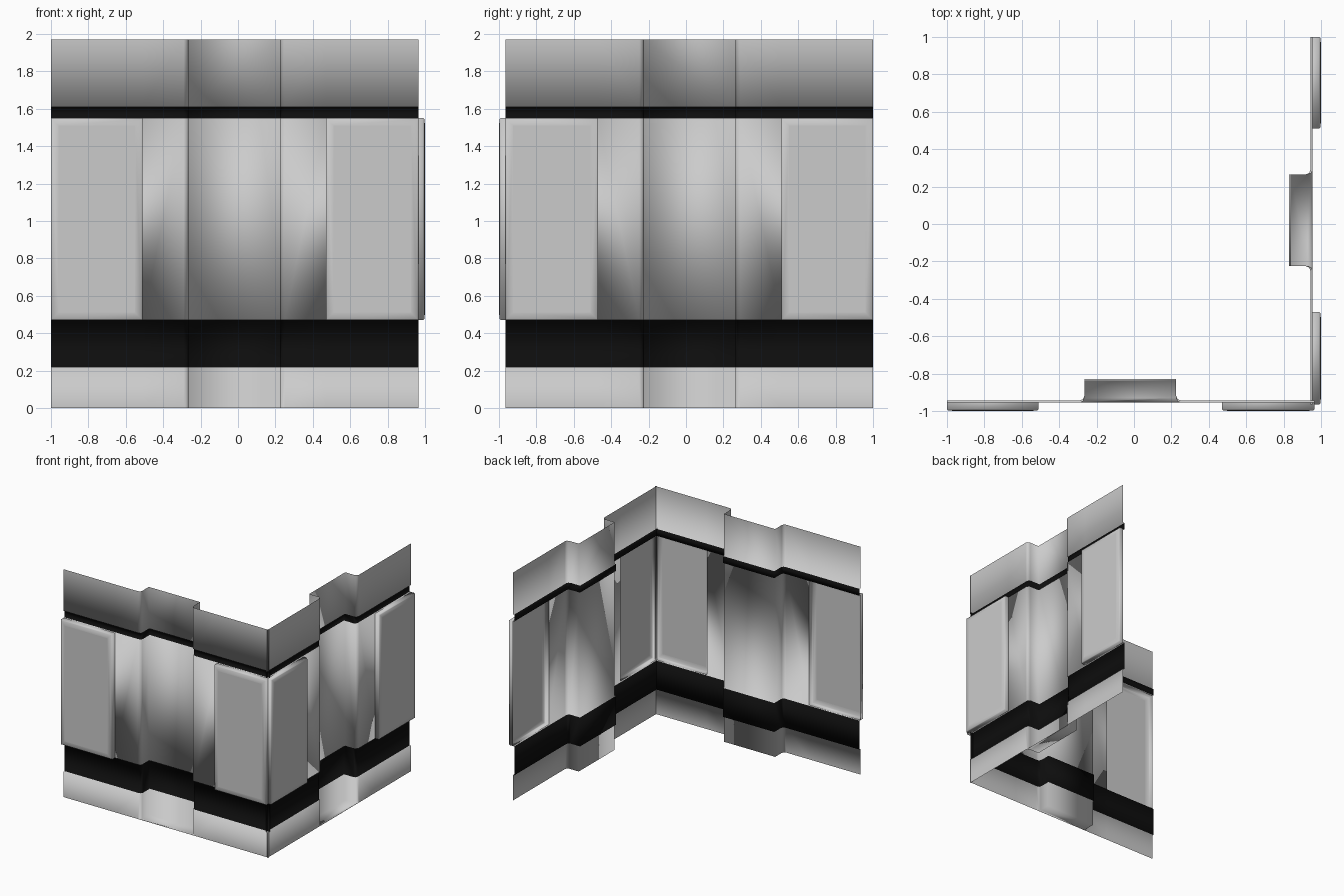
import bpy, bmesh, math

if "Cube" in bpy.data.objects:
    bpy.data.objects.remove(bpy.data.objects["Cube"])

# Wall outline: (distance along wall, distance out from centre)
PROFILE = [(-1, .955), (-.51, .955), (-.29, .955), (-.273, .949), (-.265, .93),
           (-.265, .84), (.225, .84), (.225, .93), (.233, .949), (.25, .955),
           (.47, .955), (.965, .955)]
# Horizontal rows: (height, inward offset); the offset rows are the dark bands
ROWS = [(0, 0), (.22, 0), (.22, .012), (.47, .012), (.47, 0),
        (1.55, 0), (1.55, .012), (1.61, .012), (1.61, 0), (1.97, 0)]
BAND_ROWS, PANEL_ROW = (2, 6), 4

black = bpy.data.materials.new("band_black")
black.diffuse_color = (.004, .004, .004, 1)
black.use_nodes = True
black.node_tree.nodes["Principled BSDF"].inputs["Base Color"].default_value = black.diffuse_color
grey = bpy.data.materials.new("wall_grey")
grey.diffuse_color = (.8, .8, .8, 1)
grey.use_nodes = True
grey.node_tree.nodes["Principled BSDF"].inputs["Base Color"].default_value = grey.diffuse_color


def place(side, t, d, z):
    return (t, -d, z) if side == "front" else (d, -t, z)


def finish(name, bm, side, materials=()):
    if side == "right":
        bmesh.ops.reverse_faces(bm, faces=bm.faces)
    me = bpy.data.meshes.new(name)
    bm.to_mesh(me)
    bm.free()
    for m in materials:
        me.materials.append(m)
    ob = bpy.data.objects.new(name, me)
    bpy.context.collection.objects.link(ob)


def wall(side):
    bm = bmesh.new()
    grid = [[bm.verts.new(place(side, t, d - off, z)) for t, d in PROFILE]
            for z, off in ROWS]
    last = len(PROFILE) - 2
    for r in range(len(ROWS) - 1):
        ledge = ROWS[r][0] == ROWS[r + 1][0]
        for i in range(last + 1):
            if r == PANEL_ROW and i in (0, last):
                continue  # opening filled by a panel
            if ledge and PROFILE[i][0] == PROFILE[i + 1][0]:
                continue
            f = bm.faces.new((grid[r][i], grid[r][i + 1],
                              grid[r + 1][i + 1], grid[r + 1][i]))
            f.material_index = int(r in BAND_ROWS)
    # floor of the niche
    bm.faces.new(grid[0][9:1:-1])
    floor_back = {grid[0][5], grid[0][6]}
    for f in bm.faces:
        f.smooth = True
    for e in bm.edges:
        e.smooth = e.calc_face_angle(0) < math.radians(40) or set(e.verts) == floor_back
    finish(side + "_wall", bm, side, (grey, black))


def panel(side, label, t0, t1):
    # open-backed raised panel: sides, frame and inner field
    bm = bmesh.new()
    loops = []
    for inset, d in ((0, .955), (0, .99), (.006, .996), (.04, 1.0)):
        a, b, lo, hi = t0 + inset, t1 - inset, .47 + inset, 1.55 - inset
        loops.append([bm.verts.new(place(side, t, d, z))
                      for t, z in ((a, lo), (b, lo), (b, hi), (a, hi))])
    for l0, l1 in zip(loops, loops[1:]):
        for i in range(4):
            j = (i + 1) % 4
            bm.faces.new((l0[i], l0[j], l1[j], l1[i]))
    field = bm.faces.new(loops[-1])
    for f in bm.faces:
        f.smooth = True
    for e in field.edges:
        e.smooth = False
    finish(f"{side}_panel_{label}", bm, side)


for side in ("front", "right"):
    wall(side)
    panel(side, "outer", -1, -.51)
    panel(side, "corner", .47, .965)
